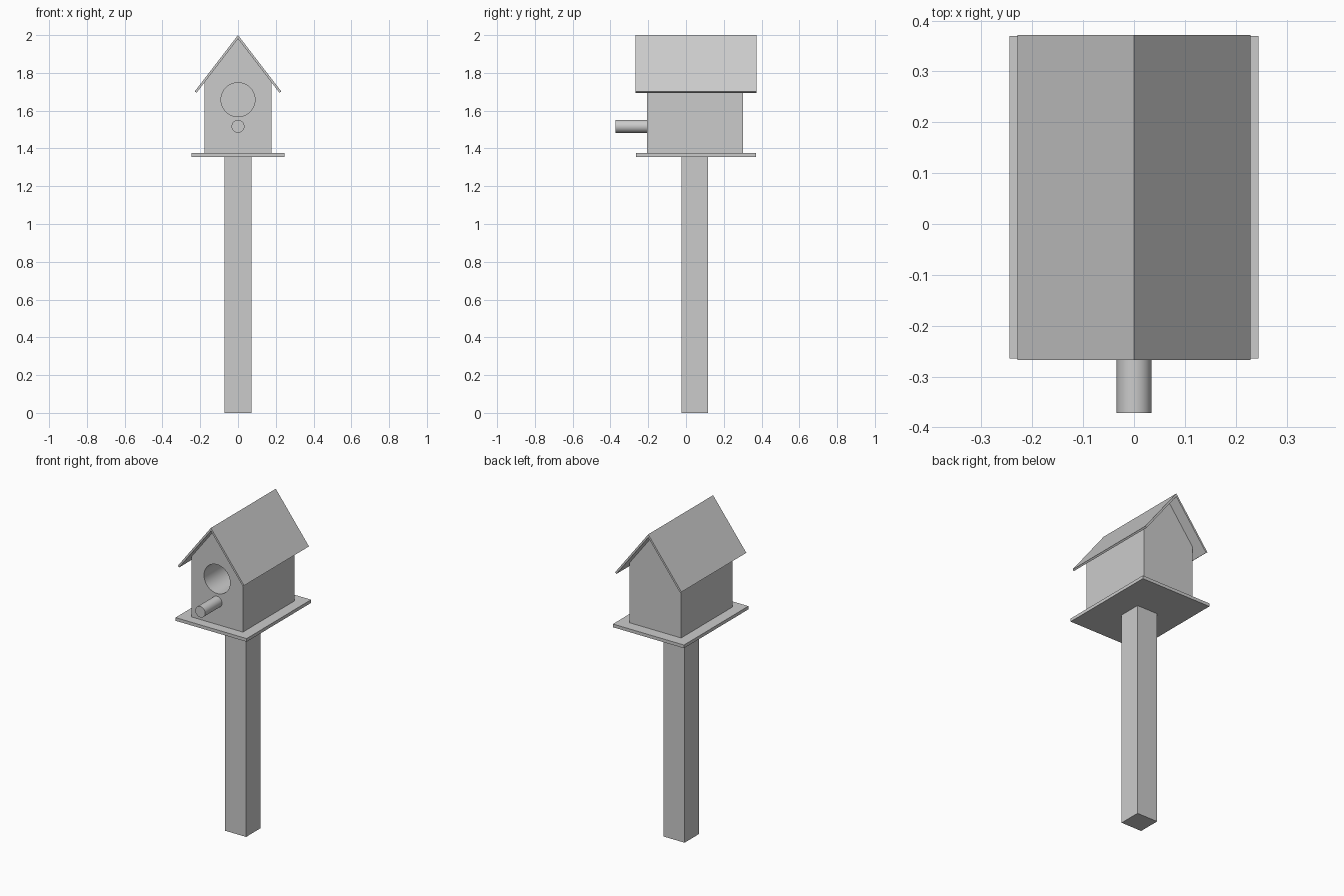
import bpy
import bmesh
from math import radians, hypot
from mathutils import Matrix

if "Cube" in bpy.data.objects:
    bpy.data.objects.remove(bpy.data.objects["Cube"])


def extrude_profile(name, pts, y0, y1):
    """Solid from an (x, z) outline swept along y."""
    bm = bmesh.new()
    face = bm.faces.new([bm.verts.new((x, y0, z)) for x, z in pts])
    new = bmesh.ops.extrude_face_region(bm, geom=[face])["geom"]
    bmesh.ops.translate(bm, vec=(0, y1 - y0, 0),
                        verts=[g for g in new if isinstance(g, bmesh.types.BMVert)])
    bmesh.ops.recalc_face_normals(bm, faces=bm.faces)
    return finish(name, bm)


def box(name, half_x, y0, y1, z0, z1):
    return extrude_profile(name, [(-half_x, z0), (half_x, z0), (half_x, z1), (-half_x, z1)], y0, y1)


def rod(name, radius, y0, y1, z, segments=48):
    bm = bmesh.new()
    m = Matrix.Translation((0, (y0 + y1) / 2, z)) @ Matrix.Rotation(radians(90), 4, 'X')
    bmesh.ops.create_cone(bm, cap_ends=True, segments=segments, radius1=radius,
                          radius2=radius, depth=y1 - y0, matrix=m)
    return finish(name, bm)


def finish(name, bm):
    mesh = bpy.data.meshes.new(name)
    bm.to_mesh(mesh)
    bm.free()
    ob = bpy.data.objects.new(name, mesh)
    bpy.context.collection.objects.link(ob)
    return ob


def activate(ob):
    bpy.ops.object.select_all(action='DESELECT')
    ob.select_set(True)
    bpy.context.view_layer.objects.active = ob


# Post and floor board
box("post", 0.072, -0.023, 0.117, 0.0, 1.355)
box("floor_board", 0.245, -0.265, 0.37, 1.355, 1.375)

# Roof: chevron with square-cut eaves
apex, eave_x, eave_z, thick = 2.0, 0.229, 1.702, 0.012
run, drop = eave_x, apex - eave_z
length = hypot(run, drop)
inner_x, inner_z = eave_x - thick * drop / length, eave_z - thick * run / length
under = apex - thick * length / run
extrude_profile("roof", [(0, apex), (eave_x, eave_z), (inner_x, inner_z), (0, under),
                         (-inner_x, inner_z), (-eave_x, eave_z)], -0.267, 0.372)

# House body, its gable meeting the underside of the roof
wall = 0.178
wall_z = under - wall * drop / run
house = extrude_profile("house_body", [(-wall, 1.375), (wall, 1.375), (wall, wall_z),
                                       (0, under), (-wall, wall_z)], -0.206, 0.302)

# Round entrance bored into the front
cutter = rod("entrance_cutter", 0.09, -0.30, 0.15, 1.658, 64)
cutter.hide_render = True
cut = house.modifiers.new("entrance", 'BOOLEAN')
cut.operation, cut.solver, cut.object = 'DIFFERENCE', 'EXACT', cutter
activate(house)
bpy.ops.object.modifier_apply(modifier=cut.name)
bpy.data.objects.remove(cutter)

# Perch
perch = rod("perch", 0.034, -0.372, -0.2, 1.517)

for ob in (house, perch):
    activate(ob)
    bpy.ops.object.shade_smooth_by_angle(angle=radians(30))
